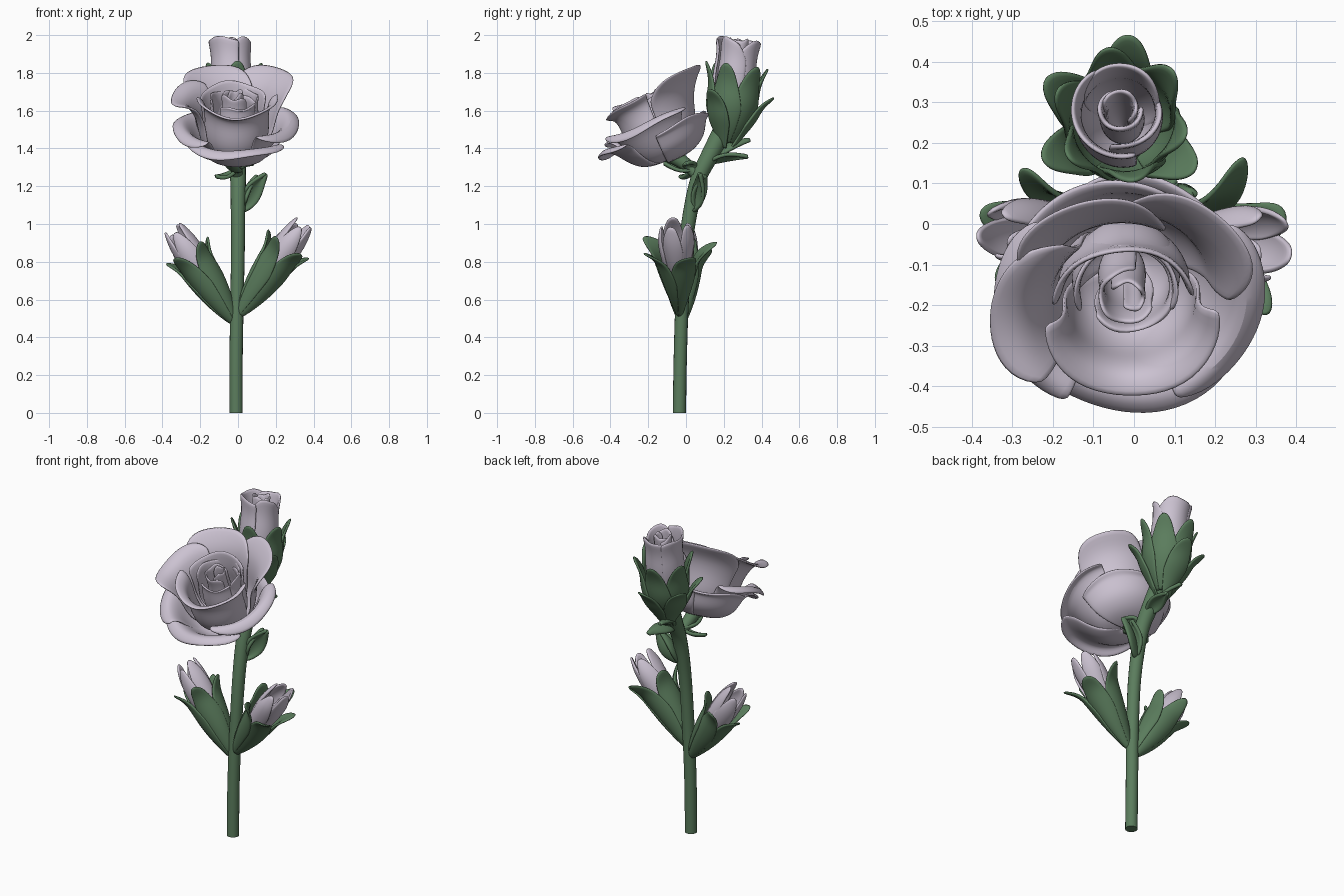
import bpy, bmesh
from math import sin, cos, pi, radians
from mathutils import Vector

cube = bpy.data.objects.get("Cube")
if cube:
    bpy.data.objects.remove(cube, do_unlink=True)


def material(name, rgb):
    m = bpy.data.materials.new(name)
    m.use_nodes = True
    m.diffuse_color = (*rgb, 1)
    m.node_tree.nodes["Principled BSDF"].inputs["Base Color"].default_value = (*rgb, 1)
    return m


LILAC = material("pale lilac", (0.60, 0.54, 0.64))
GREEN = material("leaf green", (0.105, 0.205, 0.11))


def spline(points, t):
    """Smooth curve through the points, t from 0 to 1."""
    pts = [Vector(p) for p in points]
    n = len(pts) - 1
    x = max(0, min(t, 1)) * n
    i = min(int(x), n - 1)
    f = x - i
    a, b, c, d = pts[max(i - 1, 0)], pts[i], pts[i + 1], pts[min(i + 2, n)]
    return 0.5 * (2 * b + (c - a) * f + (2 * a - 5 * b + 4 * c - d) * f ** 2
                  + (3 * b - a - 3 * c + d) * f ** 3)


def sheet(name, fn, nu, nv, mat, thick=0):
    """Grid surface from fn(u, v), optionally thickened and rounded."""
    bm = bmesh.new()
    rows = [[bm.verts.new(fn(i / nu, j / nv)) for i in range(nu + 1)] for j in range(nv + 1)]
    for lo, hi in zip(rows, rows[1:]):
        for i in range(nu):
            bm.faces.new((lo[i], lo[i + 1], hi[i + 1], hi[i]))
    bmesh.ops.remove_doubles(bm, verts=bm.verts, dist=0.0001)
    bmesh.ops.recalc_face_normals(bm, faces=bm.faces)
    for f in bm.faces:
        f.smooth = True
    for e in bm.edges:
        e.smooth = e.calc_face_angle(0) < 1
    me = bpy.data.meshes.new(name)
    bm.to_mesh(me)
    bm.free()
    me.materials.append(mat)
    ob = bpy.data.objects.new(name, me)
    bpy.context.collection.objects.link(ob)
    if thick:
        so = ob.modifiers.new("thickness", "SOLIDIFY")
        so.thickness, so.offset = thick, 0
        sub = ob.modifiers.new("rounding", "SUBSURF")
        sub.levels = sub.render_levels = 1


def tube(name, path, r0, r1):
    def fn(u, v):
        t = min(max((v - 0.02) / 0.96, 0), 1)
        p = spline(path, t)
        d = (spline(path, t + 0.02) - spline(path, t - 0.02)).normalized()
        if t == 0:
            d = Vector((0, 0, 1))
        x = (Vector((1, 0, 0)) - d * d.x).normalized()
        r = 0 if v in (0, 1) else r0 + (r1 - r0) * t ** 3
        return p + r * (x * cos(2 * pi * u) + d.cross(x) * sin(2 * pi * u))
    sheet(name, fn, 16, 50, GREEN)


def petal(name, frame, phi, half, profile, mat, drop=0.25, power=4, scale=1,
          stretch=1, wave=0, thick=0.014, lift=1, rise=0):
    """Petal wrapped round an axis: profile holds (radius, height) pairs."""
    base, axis = Vector(frame[0]), Vector(frame[1]).normalized()
    x = (Vector((1, 0, 0)) - axis * axis.x).normalized()
    y = axis.cross(x)

    def fn(u, v):
        u = 2 * u - 1
        s = v * (1 - drop * abs(u) ** power)
        r, h = spline(profile, s)
        th = radians(phi + half * u)
        r *= scale * (1 + 0.05 * u)
        h = h * lift * (1 + rise * u * u * s) + wave * s ** 3 * sin(4 * th + phi)
        widen = stretch ** (3 * s - 1.5)
        return base + x * r * cos(th) + y * r * widen * sin(th) + axis * h
    sheet(name, fn, 14, 10, mat, thick)


def leaf(name, base, tip, width, side, bow=0.02):
    base, tip, side = Vector(base), Vector(tip), Vector(side).normalized()
    n = (tip - base).cross(side).normalized()

    def fn(u, v):
        u = 2 * u - 1
        w = width * (0.08 + sin(pi * v ** 0.85)) * (1 - 0.08 * v)
        return base.lerp(tip, v) + side * u * w + n * (bow * sin(pi * v) - 0.35 * width * u * u)
    sheet(name, fn, 6, 10, GREEN, 0.02)


# Main stem and the short stalk under the open bloom
tube("stem", [(-0.01, -0.035, 0), (-0.01, -0.03, 0.3), (-0.005, -0.02, 0.6), (0, 0, 0.9),
              (0, 0.03, 1.1), (0, 0.07, 1.25), (-0.01, 0.13, 1.37), (-0.03, 0.21, 1.52)],
     0.035, 0.055)
tube("bloom_stalk", [(0, 0.07, 1.24), (-0.01, 0.02, 1.3), (-0.02, -0.08, 1.37)], 0.03, 0.05)

# Open bloom: outer skirt, drooping at the front and cupped at the back
bloom = ((-0.015, -0.1, 1.34), (0, -0.37, 0.93))
lip = [(0.02, 0), (0.12, 0.01), (0.19, 0.065), (0.24, 0.13), (0.29, 0.16), (0.335, 0.135)]
bowl = [(0.02, -0.01), (0.13, 0), (0.21, 0.045), (0.245, 0.1), (0.265, 0.135), (0.295, 0.15)]
for i, (phi, half, prof, lift) in enumerate([(264, 62, lip, 1), (346, 52, lip, 1.4),
                                             (55, 58, bowl, 1.05), (122, 58, bowl, 1.05),
                                             (190, 52, lip, 1.3)]):
    petal(f"skirt_petal_{i}", bloom, phi, half, prof, LILAC, 0.13, 4, wave=0.016, lift=lift)

# Open bloom: tall back petals, folded side petal, front and middle petals
tall = [(0.02, 0.02), (0.13, 0.04), (0.2, 0.13), (0.23, 0.24), (0.28, 0.34), (0.37, 0.41)]
folded = [(0.02, 0.02), (0.13, 0.05), (0.18, 0.14), (0.2, 0.25), (0.26, 0.35), (0.34, 0.36)]
front = [(0.02, 0.03), (0.13, 0.06), (0.165, 0.15), (0.165, 0.24), (0.18, 0.3), (0.225, 0.325)]
middle = [(0.02, 0.04), (0.13, 0.07), (0.16, 0.16), (0.165, 0.27), (0.19, 0.37)]
petal("back_right_petal", bloom, 50, 44, tall, LILAC, 0.25, 3)
petal("back_left_petal", bloom, 114, 48, tall, LILAC, 0.25, 3, 0.95)
petal("side_petal", bloom, 174, 46, folded, LILAC, 0.2, 3, wave=0.02)
petal("front_petal", bloom, 275, 92, front, LILAC, 0.04, 4, wave=0.01, rise=0.18)
petal("middle_petal", bloom, 95, 80, middle, LILAC, 0.12, 3, wave=0.012)

# Open bloom: inner cup and rolled heart
heart = ((-0.015, -0.06, 1.34), (0, -0.32, 0.93))
for i, (phi, half, r, h) in enumerate([(90, 115, 0.13, 0.36), (330, 110, 0.115, 0.32),
                                       (200, 130, 0.07, 0.37), (30, 140, 0.04, 0.38)]):
    cup = [(0.02, 0.05), (0.85 * r, 0.12), (r, 0.2), (0.92 * r, 0.3), (r, h)]
    petal(f"heart_petal_{i}", heart, phi, half, cup, LILAC, 0.12, 3, wave=0.012, thick=0.012)

# Tall bud behind the bloom
bud = ((-0.025, 0.22, 1.45), (-0.01, 0.07, 0.55))
bud_side = [(0.02, 0.05), (0.09, 0.18), (0.11, 0.32), (0.105, 0.44), (0.12, 0.535)]
for i, (phi, half, drop, sc) in enumerate([(205, 85, 0.06, 1), (320, 70, 0.3, 0.85),
                                           (80, 80, 0.2, 0.9), (240, 130, 0.12, 0.45),
                                           (60, 120, 0.1, 0.35)]):
    petal(f"tall_bud_petal_{i}", bud, phi, half, bud_side, LILAC, drop, 2, sc, wave=0.008)
sepal = [(0.03, -0.02), (0.09, 0.07), (0.13, 0.18), (0.135, 0.3), (0.17, 0.4)]
low_sepal = [(0.03, -0.05), (0.08, 0.03), (0.13, 0.11), (0.165, 0.19), (0.22, 0.25)]
for i in range(6):
    petal(f"tall_bud_sepal_{i}", bud, 40 + 60 * i, 44, sepal, GREEN, 0.55, 1.5)
for i, phi in enumerate([-35, 85, 150, 205]):
    petal(f"tall_bud_low_sepal_{i}", bud, phi, 36, low_sepal, GREEN, 0.6, 1.5)

# Two side buds with cupped calyxes and spread petal tips
calyx = [(0.015, 0), (0.045, 0.08), (0.074, 0.19), (0.09, 0.3), (0.1, 0.39), (0.14, 0.46)]
tulip = [(0.02, 0.15), (0.055, 0.26), (0.075, 0.38), (0.074, 0.5), (0.05, 0.6)]
for side, frame, wide in (("left", ((0.005, -0.035, 0.52), (0.58, -0.03, 0.82)), 1.35),
                          ("right", ((-0.02, -0.02, 0.48), (-0.55, 0, 0.84)), 1.1)):
    for i in range(5):
        petal(f"{side}_bud_sepal_{i}", frame, 72 * i + 18, 50, calyx, GREEN, 0.5, 1.5,
              stretch=wide)
        petal(f"{side}_bud_petal_{i}", frame, 72 * i + 50, 45, tulip, LILAC, 0.38, 2.5,
              0.92 + 0.08 * (i % 2), wide, lift=1 - 0.05 * (i % 2))

# Small leaves along the upper stem and under the bloom
leaf("stem_leaf", (0.02, 0.045, 1.07), (0.145, 0.08, 1.27), 0.055, (0.7, 0.5, -0.54))
leaf("stem_leaf_inner", (0.015, 0.05, 1.08), (0.1, 0.1, 1.26), 0.04, (-0.3, 1, 0))
leaf("back_leaf_low", (0, 0.11, 1.33), (0.03, 0.33, 1.36), 0.045, (-1, 0, -0.4))
leaf("back_leaf_high", (-0.02, 0.15, 1.36), (-0.06, 0.34, 1.45), 0.045, (-1, 0, 0.4))
leaf("bloom_sepal_front", (-0.01, 0.06, 1.29), (-0.03, -0.12, 1.32), 0.045, (-1, 0, 0.35))
leaf("bloom_sepal_right", (0, 0.04, 1.29), (-0.12, -0.03, 1.25), 0.035, (0, 1, 0.4))
leaf("bloom_sepal_left", (0, 0.04, 1.29), (0.08, 0.0, 1.32), 0.035, (0, 1, 0.3))
